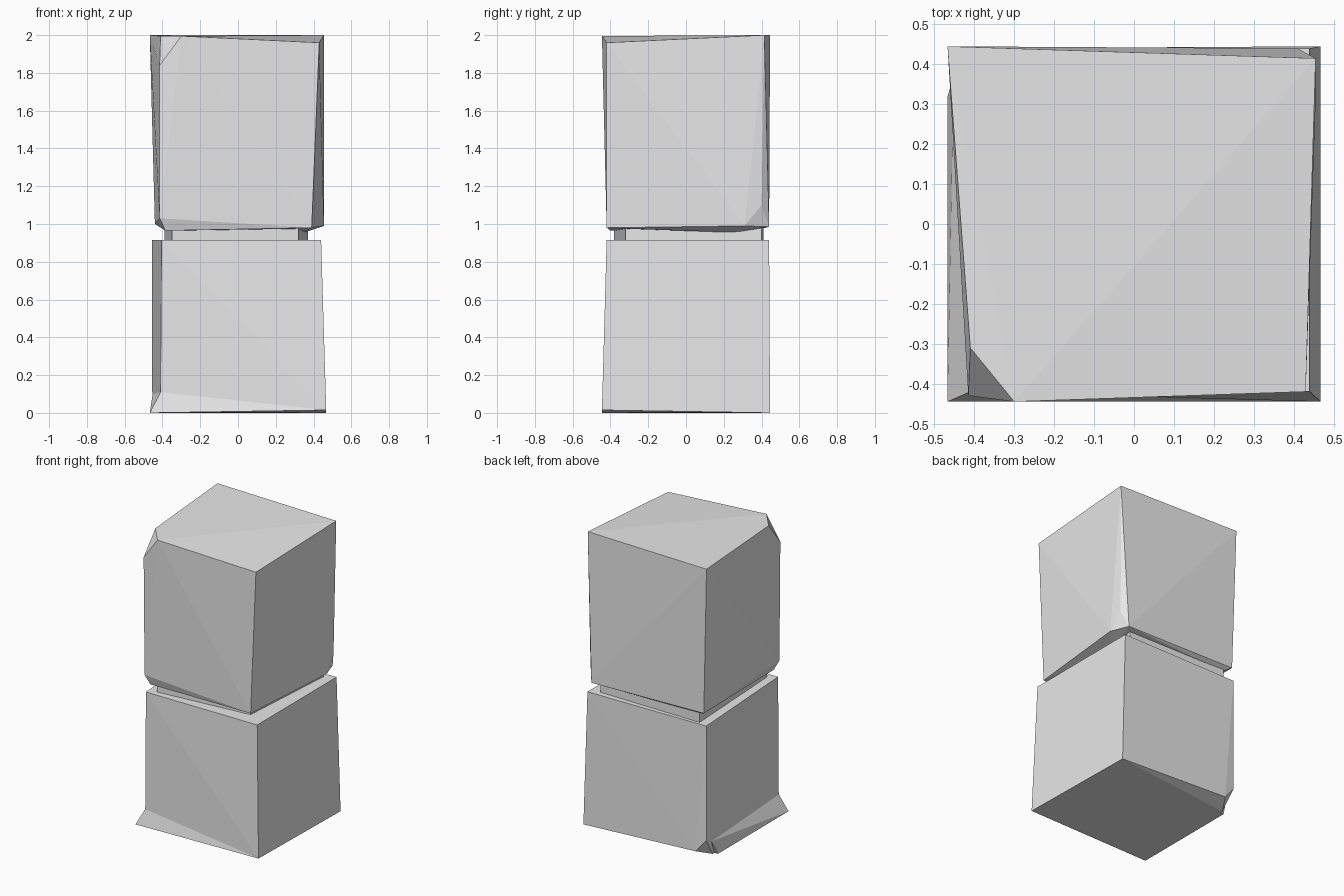
import bpy
import bmesh

start = bpy.data.objects.get("Cube")
if start:
    bpy.data.objects.remove(start, do_unlink=True)

stone = bpy.data.materials.new("stone_grey")
stone.use_nodes = True
grey = (0.8, 0.8, 0.8, 1)
stone.diffuse_color = grey
stone.node_tree.nodes["Principled BSDF"].inputs["Base Color"].default_value = grey


def chipped_block(name, *corner_sets):
    """Flat-faced stone: one convex solid for each set of corners."""
    bm = bmesh.new()
    for corners in corner_sets:
        verts = [bm.verts.new(c) for c in corners]
        hull = bmesh.ops.convex_hull(bm, input=verts)
        spare = {g for g in hull["geom_interior"] + hull["geom_unused"]
                 if isinstance(g, bmesh.types.BMVert)}
        bmesh.ops.delete(bm, geom=list(spare), context="VERTS")
    bmesh.ops.recalc_face_normals(bm, faces=bm.faces[:])
    mesh = bpy.data.meshes.new(name)
    bm.to_mesh(mesh)
    bm.free()
    mesh.materials.append(stone)
    block = bpy.data.objects.new(name, mesh)
    bpy.context.collection.objects.link(block)
    return block


# Lower block: body, then the flared foot with its pointed corner
front_base = (.467, -.445, .015)
notch = (-.41, -.42, .11)
back_chip = (-.452, .37, .1)
body = [
    (-.405, -.42, .915), (.44, -.42, .915), (.44, .44, .915), (-.455, .43, .915),
    front_base, (.467, .445, 0), (-.38, .44, .04), (-.456, .43, .13),
    back_chip, (-.44, .34, 0), notch, (-.41, -.42, .005),
]
foot = [notch, front_base, (-.467, -.445, 0), (-.467, .32, 0), back_chip, (.4, .4, .005)]
chipped_block("lower_block", body, foot)

# Neck: recessed slab between the blocks
outline = [(-.35, -.38), (.32, -.32), (.37, .40), (-.39, .41)]
chipped_block("neck", [(x, y, z) for z in (.9, 1.02) for x, y in outline])

# Upper block: top corners, front chip, rear chamfer, then the underside
chipped_block("upper_block", [
    (-.467, .445, 2), (.455, .415, 2), (.43, -.42, 1.96),
    (-.30, -.445, 1.995), (-.41, -.31, 1.995), (-.415, -.43, 1.84),
    (.45, .27, 1.12), (.445, .40, 1.1), (.455, .31, .99),
    (-.415, -.42, 1.03), (-.385, -.40, .965), (.39, -.42, .98),
    (-.44, .435, 1), (.41, .44, .985), (.35, .25, .955), (-.39, .40, .975),
])
